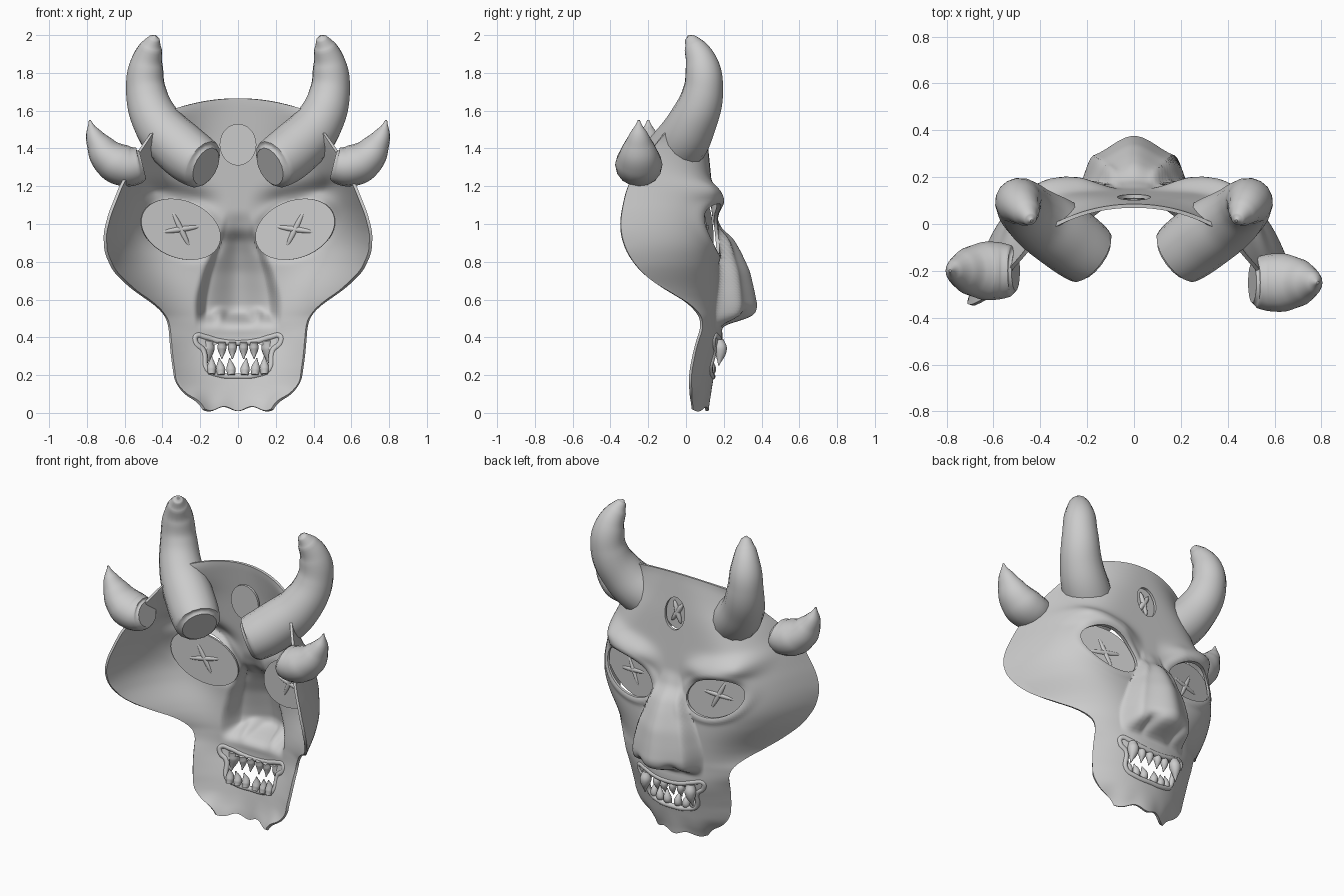
import bpy, bmesh
from math import cos, sin, pi, exp
from mathutils import Matrix

if "Cube" in bpy.data.objects:
    bpy.data.objects.remove(bpy.data.objects["Cube"])

# ---------- profile helpers ----------
def lerp(tab, z):
    if z <= tab[0][0]: return tab[0][1]
    for (a, va), (b, vb) in zip(tab, tab[1:]):
        if z <= b: return va + (vb - va) * (z - a) / (b - a)
    return tab[-1][1]

def prof(tab, z, w=.045):
    return sum(lerp(tab, z + w * k / 4) for k in range(-4, 5)) / 9

def smooth(t):
    t = max(0, min(1, t))
    return t * t * (3 - 2 * t)

HALF = [(.01, .17), (.04, .21), (.1, .28), (.16, .33), (.3, .35), (.47, .365), (.52, .385), (.58, .445), (.65, .55),
        (.75, .655), (.85, .7), (.95, .705), (1.05, .68), (1.2, .62), (1.4, .53), (1.55, .44), (1.67, .34)]
MID = [(.01, .11), (.2, .14), (.3, .165), (.38, .19), (.45, .18), (.75, .17), (.9, .16), (1.1, .14), (1.4, .11), (1.67, .075)]
EDGE = [(.01, .03), (.2, .02), (.35, .05), (.47, .09), (.55, .055), (.6, -.02), (.65, -.1), (.7, -.19), (.8, -.285), (.9, -.335),
        (1, -.35), (1.1, -.335), (1.2, -.31), (1.35, -.23), (1.5, -.13), (1.67, 0)]
POW = [(0, 2), (.5, 2.5), (.7, 3.8), (.9, 5.5), (1.05, 6), (1.2, 6), (1.35, 4.5), (1.5, 3), (1.67, 2)]
NOSE_W = [(.45, .2), (.6, .2), (.75, .165), (.97, .08), (1.1, .05)]
NOSE_H = [(.46, 0), (.49, .07), (.51, .17), (.56, .195), (.65, .18), (.75, .16), (.85, .12), (.92, .085), (.97, .03), (1.06, 0)]
EYE, TILT = (.305, .975), .36

def surf(x, z):
    """Depth of the face at a point of the front view."""
    x = abs(x)
    yb, ye = prof(MID, z), prof(EDGE, z)
    y = yb - (yb - ye) * min(1, x / prof(HALF, z)) ** prof(POW, z)
    s = x / prof(NOSE_W, z)
    y += prof(NOSE_H, z, .02) * (1 - .38 * smooth(s * 1.1)) * smooth((1.18 - s) / .34)
    y -= .05 * exp(-((x - .1) ** 2 + (z - .51) ** 2) / .0009)
    brow = 1.11 + .2 * (x - .12)
    y += (.035 + .07 * x) * exp(-((z - brow) / .06) ** 2) * smooth((x - .04) / .2) * smooth((.58 - x) / .14)
    dx, dz = x - EYE[0], z - EYE[1]
    a, b = dx * cos(TILT) + dz * sin(TILT), dz * cos(TILT) - dx * sin(TILT)
    e = ((a / .19) ** 2 + (b / .125) ** 2) ** .5
    return y + .012 * exp(-((e - 1.12) / .16) ** 2)

# ---------- object helpers ----------
def activate(ob):
    bpy.ops.object.select_all(action='DESELECT')
    ob.select_set(True)
    bpy.context.view_layer.objects.active = ob

def finish(ob, angle=.7):
    activate(ob)
    bpy.ops.object.shade_smooth_by_angle(angle=angle)
    return ob

def from_bm(name, bm):
    bmesh.ops.recalc_face_normals(bm, faces=bm.faces[:])
    me = bpy.data.meshes.new(name)
    bm.to_mesh(me)
    bm.free()
    ob = bpy.data.objects.new(name, me)
    bpy.context.collection.objects.link(ob)
    return ob

def plate(name, mat, rx, rz, thick, power=1.0, n=48):
    """Elliptical (or squarish) slab standing in the local xz plane."""
    bm = bmesh.new()
    def sp(v): return (1 if v >= 0 else -1) * abs(v) ** power
    ring = [bm.verts.new((rx * sp(cos(2 * pi * i / n)), -thick / 2, rz * sp(sin(2 * pi * i / n)))) for i in range(n)]
    f = bm.faces.new(ring)
    top = bmesh.ops.extrude_face_region(bm, geom=[f])
    for v in top['geom']:
        if isinstance(v, bmesh.types.BMVert): v.co.y += thick
    bm.transform(mat)
    return from_bm(name, bm)

def spindle(name, mat, size):
    bm = bmesh.new()
    bmesh.ops.create_uvsphere(bm, u_segments=20, v_segments=12, radius=1)
    bm.transform(mat @ Matrix.Diagonal((*size, 1)))
    return finish(from_bm(name, bm), 3)

def tube(name, pts, closed=False, res=8):
    """Round tube through (x, y, z, radius) points."""
    cu = bpy.data.curves.new(name, 'CURVE')
    cu.dimensions, cu.bevel_depth, cu.bevel_resolution = '3D', 1, 6
    cu.resolution_u, cu.use_fill_caps = res, True
    sp = cu.splines.new('BEZIER')
    sp.radius_interpolation = 'CARDINAL'
    sp.bezier_points.add(len(pts) - 1)
    sp.use_cyclic_u = closed
    for bp, p in zip(sp.bezier_points, pts):
        bp.co, bp.radius = p[:3], p[3]
        bp.handle_left_type = bp.handle_right_type = 'AUTO'
    ob = bpy.data.objects.new(name, cu)
    bpy.context.collection.objects.link(ob)
    activate(ob)
    bpy.ops.object.convert(target='MESH')
    return finish(bpy.context.object, .9)

# ---------- face shell ----------
COLS, ROWS = 110, 120
bm = bmesh.new()
grid = []
for j in range(ROWS + 1):
    z = .01 + 1.655 * j / ROWS
    row = []
    for i in range(COLS + 1):
        u = 2 * i / COLS - 1
        x = u * prof(HALF, z, .03)
        dz = -.06 * u * u * max(0, (z - 1.2) / .47)
        dz += .012 * (1 - cos(2 * pi * x / .15)) * max(0, 1 - z / .15)
        row.append(bm.verts.new((x, surf(x, z), z + dz)))
    grid.append(row)
for r0, r1 in zip(grid, grid[1:]):
    for i in range(COLS):
        bm.faces.new((r0[i], r0[i + 1], r1[i + 1], r1[i]))
mask = from_bm("face_shell", bm)
sol = mask.modifiers.new("thickness", 'SOLIDIFY')
sol.thickness, sol.offset = .016, 0

# ---------- eye, forehead and mouth openings ----------
T = Matrix.Translation
cutters = [plate("cut", T((s * EYE[0], .1, EYE[1])) @ Matrix.Rotation(-s * TILT, 4, 'Y'), .19, .122, 1) for s in (1, -1)]
cutters.append(plate("cut", T((0, .1, 1.42)), .07, .1, 1))
cutters.append(plate("cut", T((0, .1, .285)), .175, .085, 1, .6))
for c in cutters:
    c.hide_render = True
    b = mask.modifiers.new("hole", 'BOOLEAN')
    b.operation, b.solver, b.object = 'DIFFERENCE', 'EXACT', c
activate(mask)
for m in list(mask.modifiers):
    bpy.ops.object.modifier_apply(modifier=m.name)
for c in cutters:
    bpy.data.objects.remove(c)
finish(mask)

# ---------- eye plates with crossed stitches ----------
def stitched(name, mat, rx, rz, length, angles, out=0):
    finish(plate(name + "_plate", mat, rx, rz, .014))
    for k, a in enumerate(angles):
        spindle(f"{name}_stitch_{k}", mat @ T((0, out, 0)) @ Matrix.Rotation(a, 4, 'Y'), (length, .016, .016))

for s, side in ((1, "right"), (-1, "left")):
    m = T((s * .303, .096, .972)) @ Matrix.Rotation(-s * .2, 4, 'Z') @ Matrix.Rotation(-s * TILT, 4, 'Y')
    stitched(f"{side}_eye", m, .222, .152, .11, (s * .5, -s * .75))
stitched("forehead_eye", T((0, .075, 1.42)), .097, .11, .075, (1.0, -1.25), .01)

# ---------- horns ----------
for s, side in ((1, "right"), (-1, "left")):
    big = [(.165, -.15, 1.305, .105), (.185, -.135, 1.315, .135), (.3, -.05, 1.4, .145), (.42, .03, 1.53, .13),
           (.482, .09, 1.7, .108), (.482, .085, 1.84, .09), (.455, .045, 1.94, .058), (.438, .02, 1.985, .028), (.433, .013, 1.998, .006)]
    tube(f"{side}_big_horn", [(s * (x + .004), y, z, r) for x, y, z, r in big])
    yc = -.225 - .025 * s
    small = [(.505, 1.315, .075), (.525, 1.31, .095), (.6, 1.308, .108), (.675, 1.345, .1),
             (.735, 1.42, .07), (.77, 1.49, .036), (.785, 1.55, .005)]
    horn = tube(f"{side}_small_horn", [(s * x, yc, z, r) for x, z, r in small])
    for v in horn.data.vertices:          # wider front to back than tall
        v.co.y = yc + (v.co.y - yc) * 1.15

# ---------- lips ----------
lip = [(0, .37), (.1, .38), (.17, .4), (.225, .405), (.225, .37), (.185, .33), (.165, .23), (.1, .2), (0, .193)]
lip += [(-x, z) for x, z in lip[-2:0:-1]]
tube("lip_rim", [(x, surf(x, z), z, .016) for x, z in lip], True, 6)

# ---------- teeth ----------
def tooth(name, x, z0, z1, r, lean=0, out=0):
    y = surf(x, z0) - .015 + out
    zm = z0 + (z1 - z0) * .4
    tube(name, [(x, y, z0, r * .8), (x + lean * .3, y + .01, zm, r), (x + lean, y, z1, .003)], res=6)

for s, side in ((1, "right"), (-1, "left")):
    for k, x in enumerate((.03, .085)):
        tooth(f"{side}_upper_tooth_{k}", s * x, .375, .285, .023)
    for k, x in enumerate((.035, .09)):
        tooth(f"{side}_lower_tooth_{k}", s * x, .2, .29, .024, s * .01)
    tooth(f"{side}_upper_tusk", s * .155, .385, .25, .033, s * .015, .02)
    tooth(f"{side}_lower_tusk", s * .14, .205, .3, .024)
